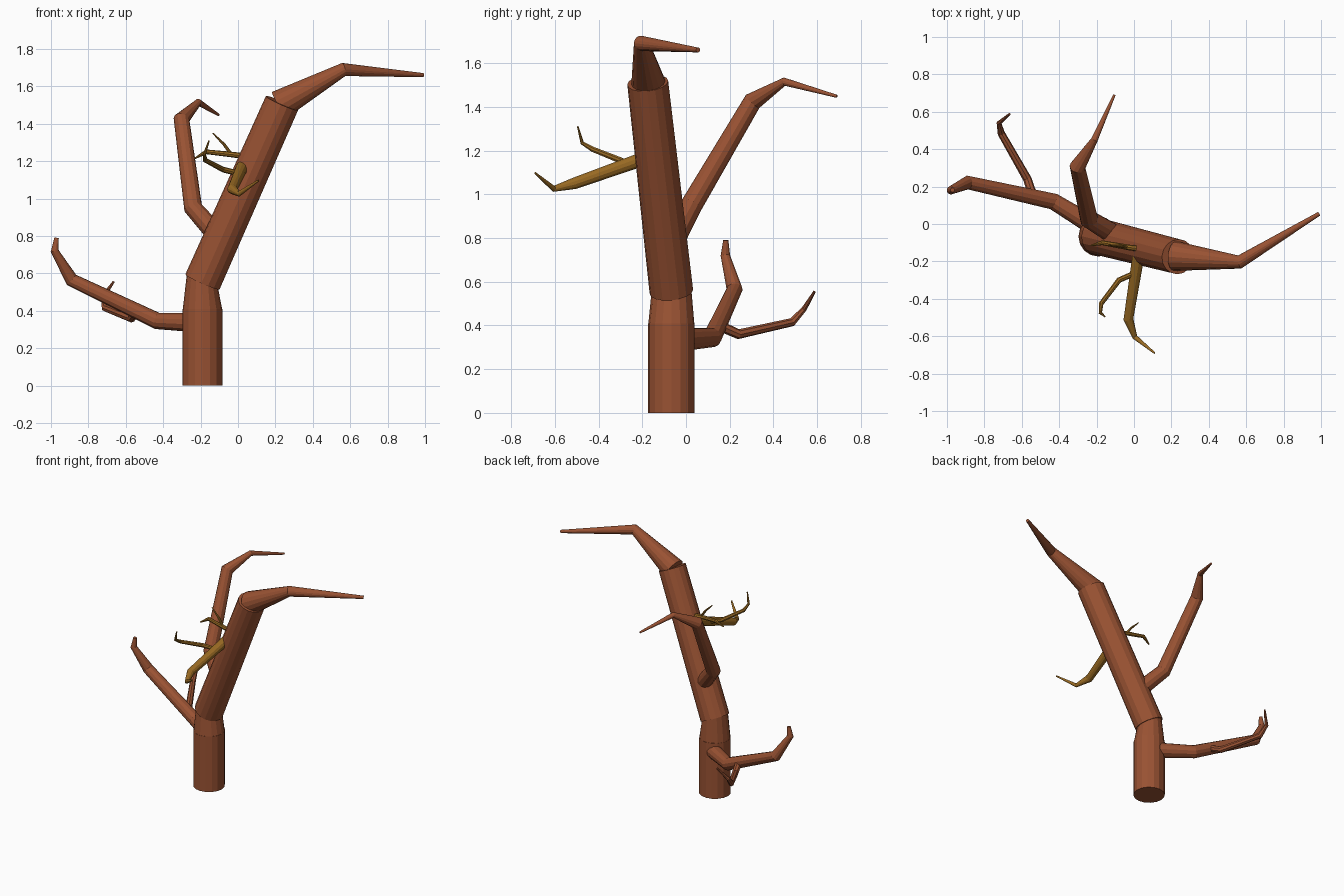
import bpy, bmesh, math
from mathutils import Vector

cube = bpy.data.objects.get("Cube")
if cube:
    bpy.data.objects.remove(cube)


def material(name, color):
    m = bpy.data.materials.new(name)
    m.use_nodes = True
    m.diffuse_color = (*color, 1)
    m.node_tree.nodes["Principled BSDF"].inputs["Base Color"].default_value = (*color, 1)
    return m


BARK = material("brown bark", (0.32, 0.085, 0.033))
YOUNG = material("golden bark", (0.32, 0.145, 0.017))


def limb(name, mat, stations, sides=12, first=None, last=None):
    """Capped tube through (x, y, z, radius) stations; rings bisect each bend."""
    pts = [Vector(s[:3]) for s in stations]
    dirs = [(b - a).normalized() for a, b in zip(pts, pts[1:])]
    normals = [dirs[0]] + [(a + b).normalized() for a, b in zip(dirs, dirs[1:])] + [dirs[-1]]
    normals[0] = first or normals[0]
    normals[-1] = last or normals[-1]
    bm = bmesh.new()
    side = normals[0].orthogonal().normalized()
    rings, prev = [], normals[0]
    for p, n, s in zip(pts, normals, stations):
        side = prev.rotation_difference(n) @ side
        up = n.cross(side)
        prev = n
        angles = [2 * math.pi * k / sides for k in range(sides)]
        rings.append([bm.verts.new(p + s[3] * (side * math.cos(a) + up * math.sin(a)))
                      for a in angles])
    for lo, hi in zip(rings, rings[1:]):
        for k in range(sides):
            j = (k + 1) % sides
            bm.faces.new((lo[k], lo[j], hi[j], hi[k]))
    bm.faces.new(rings[0][::-1])
    bm.faces.new(rings[-1])
    mesh = bpy.data.meshes.new(name)
    bm.to_mesh(mesh)
    bm.free()
    mesh.materials.append(mat)
    obj = bpy.data.objects.new(name, mesh)
    bpy.context.collection.objects.link(obj)


# Trunk: upright base, bent neck, leaning upper part and tapering crown
base, neck, crown = (-0.19, -0.067, 0.41), (-0.19, -0.067, 0.555), (0.235, -0.175, 1.51)
up = Vector((0, 0, 1))
lean = (Vector(crown) - Vector(neck)).normalized()
limb("trunk_base", BARK, [(-0.19, -0.067, 0, 0.107), (*base, 0.107)], 16)
limb("trunk_neck", BARK, [(*base, 0.105), (*neck, 0.092)], 16, up, lean)
limb("trunk_upper", BARK, [(*neck, 0.1), (*crown, 0.094)], 16)
limb("crown_branch", BARK, [(0.22, -0.171, 1.5, 0.08), (0.565, -0.203, 1.69, 0.036),
                            (0.99, 0.055, 1.66, 0.011)], 16)

# Low branch on the right side with its twig
limb("low_branch", BARK, [(-0.2, -0.02, 0.335, 0.053), (-0.43, 0.12, 0.345, 0.045),
                          (-0.89, 0.222, 0.565, 0.037), (-0.98, 0.18, 0.72, 0.022),
                          (-0.97, 0.182, 0.79, 0.012)])
limb("low_twig", BARK, [(-0.54, 0.15, 0.4, 0.024), (-0.57, 0.24, 0.36, 0.023),
                        (-0.71, 0.485, 0.415, 0.02), (-0.722, 0.54, 0.475, 0.013),
                        (-0.665, 0.588, 0.555, 0.006)], 8)

# Back branch
limb("back_branch", BARK, [(-0.1, -0.06, 0.79, 0.055), (-0.24, 0.025, 0.95, 0.05),
                           (-0.302, 0.305, 1.425, 0.043), (-0.212, 0.45, 1.515, 0.019),
                           (-0.105, 0.69, 1.448, 0.007)])

# Golden front branch with its twig
limb("front_branch", YOUNG, [(0.03, -0.13, 1.185, 0.034), (-0.03, -0.51, 1.05, 0.027),
                             (0.005, -0.605, 1.025, 0.014), (0.11, -0.69, 1.097, 0.005)])
limb("front_twig", YOUNG, [(0.0, -0.265, 1.135, 0.015), (-0.08, -0.3, 1.155, 0.015),
                           (-0.175, -0.425, 1.205, 0.013), (-0.18, -0.475, 1.235, 0.009),
                           (-0.155, -0.495, 1.31, 0.004)], 8)

# Small golden shoots beside the trunk
limb("side_shoot", YOUNG, [(0.05, -0.135, 1.225, 0.016), (-0.03, -0.125, 1.235, 0.015),
                           (-0.17, -0.1, 1.25, 0.013), (-0.23, -0.115, 1.215, 0.004)], 8)
limb("side_twig", YOUNG, [(-0.035, -0.123, 1.235, 0.009), (-0.075, -0.118, 1.29, 0.008),
                          (-0.135, -0.112, 1.35, 0.003)], 8)
